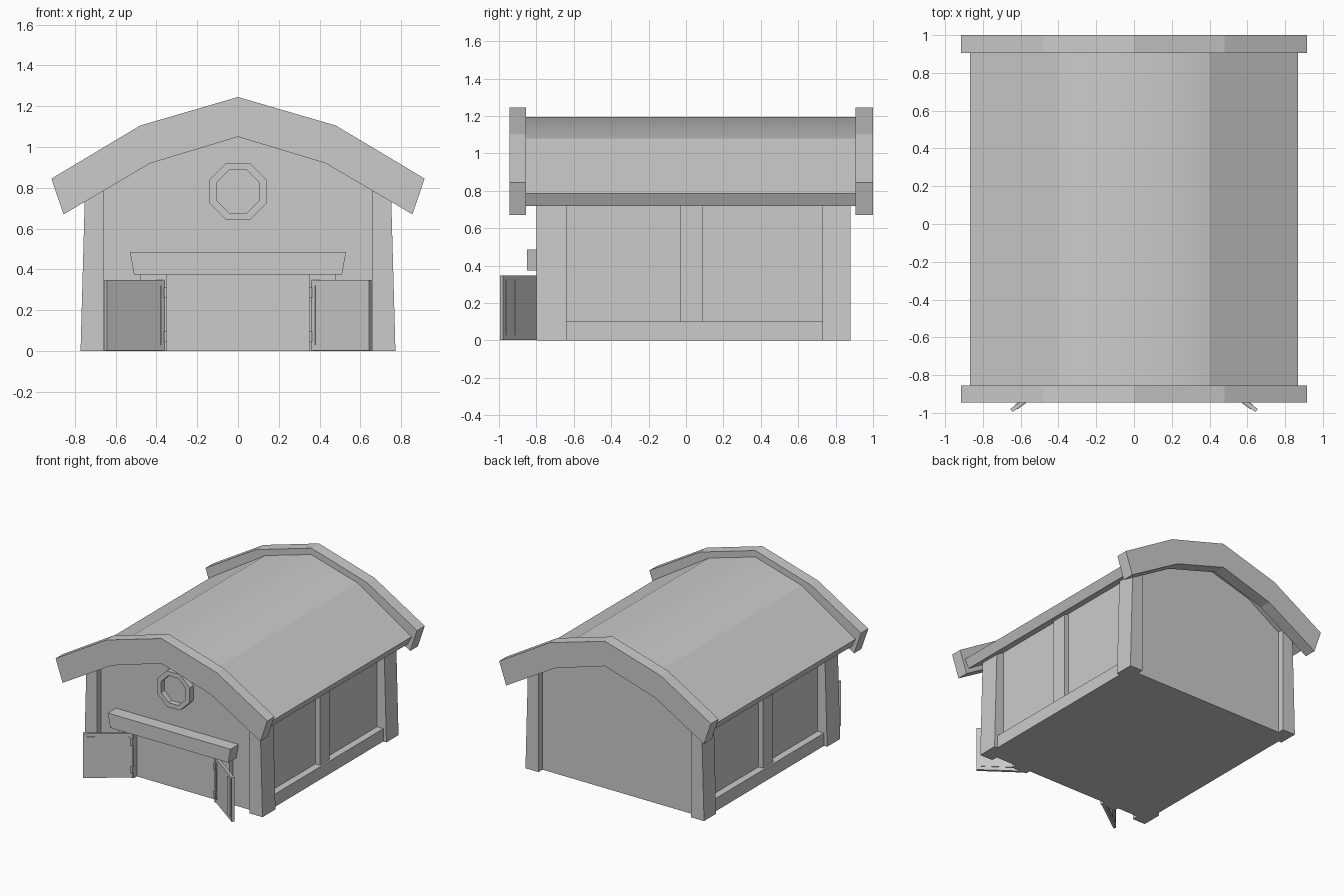
import bpy, bmesh
from math import cos, sin, pi, radians
from mathutils import Matrix

if "Cube" in bpy.data.objects:
    bpy.data.objects.remove(bpy.data.objects["Cube"])


def finish(name, bm, mirror=False):
    bmesh.ops.recalc_face_normals(bm, faces=bm.faces)
    me = bpy.data.meshes.new(name)
    bm.to_mesh(me)
    bm.free()
    ob = bpy.data.objects.new(name, me)
    bpy.context.scene.collection.objects.link(ob)
    if mirror:
        mod = ob.modifiers.new("mirror", 'MIRROR')
        mod.use_mirror_merge = False
    return ob


def prism(name, pts, y0, y1, mirror=False):
    """Extrude an (x, z) outline along y."""
    bm = bmesh.new()
    face = bm.faces.new([bm.verts.new((x, y0, z)) for x, z in pts])
    ext = bmesh.ops.extrude_face_region(bm, geom=[face])
    for v in ext["geom"]:
        if isinstance(v, bmesh.types.BMVert):
            v.co.y = y1
    return finish(name, bm, mirror)


def add_box(bm, lo, hi, mat=Matrix()):
    size = [b - a for a, b in zip(lo, hi)]
    mid = [(a + b) / 2 for a, b in zip(lo, hi)]
    m = mat @ Matrix.Translation(mid) @ Matrix.Diagonal((*size, 1))
    bmesh.ops.create_cube(bm, size=1, matrix=m)


def boxes(name, items, mat=Matrix(), mirror=True):
    bm = bmesh.new()
    for lo, hi in items:
        add_box(bm, lo, hi, mat)
    return finish(name, bm, mirror)


def arch(outer, inner):
    """Closed symmetric band from right-half outlines listed ridge to eave."""
    full = lambda p: [(-x, z) for x, z in p[:0:-1]] + p
    return full(outer) + full(inner)[::-1]


# Main body with gable ends
half = [(0, 1.15), (0.4, 1.035), (0.69, 0.85), (0.69, 0)]
prism("house_body", [(-x, z) for x, z in half[:0:-1]] + half, -0.75, 0.83)

# Roof shell, smooth over the ridge only
roof = prism("roof", arch([(0, 1.195), (0.4, 1.08), (0.868, 0.785)],
                          [(0, 1.11), (0.375, 1.005), (0.835, 0.72)]), -0.87, 0.92)
for p in roof.data.polygons:
    if p.normal.z > 0.9:
        p.use_smooth = True

# Gable trim boards
trim = arch([(0, 1.245), (0.48, 1.105), (0.915, 0.845)],
            [(0, 1.05), (0.43, 0.92), (0.855, 0.67)])
prism("front_gable_trim", trim, -0.945, -0.855)
prism("back_gable_trim", trim, 0.905, 1.0)

# Tapered corner posts
post = [(0.66, 0), (0.772, 0), (0.75, 0.79), (0.66, 0.84)]
prism("front_corner_post", post, -0.80, -0.64, True)
prism("back_corner_post", post, 0.73, 0.88, True)

# Side framing
boxes("side_sill", [((0.66, -0.65, 0), (0.745, 0.74, 0.10))])
boxes("side_middle_post", [((0.66, -0.03, 0.05), (0.73, 0.09, 0.80))])

# Door surround
boxes("door_jamb", [((0.35, -0.79, 0), (0.48, -0.74, 0.38))])
prism("door_lintel", [(-0.51, 0.375), (0.51, 0.375), (0.53, 0.485), (-0.53, 0.485)],
      -0.85, -0.74)

# Open doors, swung outward about their hinge lines
swing = Matrix.Translation((0.36, -0.79, 0)) @ Matrix.Rotation(radians(-36), 4, 'Z')
boxes("door", [((0, 0, 0.003), (0.35, 0.02, 0.348))], swing)
boxes("door_strips", [((0.265, -0.004, 0.03), (0.32, 0.024, 0.325)),
                      ((0.018, -0.004, 0.03), (0.026, 0.01, 0.32)),
                      ((0.06, 0.01, 0.03), (0.245, 0.024, 0.325))], swing)
boxes("door_hinges", [((0.348, -0.806, z), (0.364, -0.78, z + 0.05))
                      for z in (0.045, 0.26)])

# Octagonal window: raised ring around a recessed pane
bm = bmesh.new()
rings = []
for r, y in ((0.14, -0.74), (0.14, -0.798), (0.105, -0.798), (0.105, -0.755)):
    R = r / cos(pi / 8)
    rings.append([bm.verts.new((R * cos(pi / 8 + i * pi / 4), y,
                                0.782 + R * sin(pi / 8 + i * pi / 4))) for i in range(8)])
for a, b in zip(rings, rings[1:]):
    for i in range(8):
        j = (i + 1) % 8
        bm.faces.new((a[i], a[j], b[j], b[i]))
bm.faces.new(rings[-1])
bm.faces.new(rings[0])
finish("gable_window", bm)
